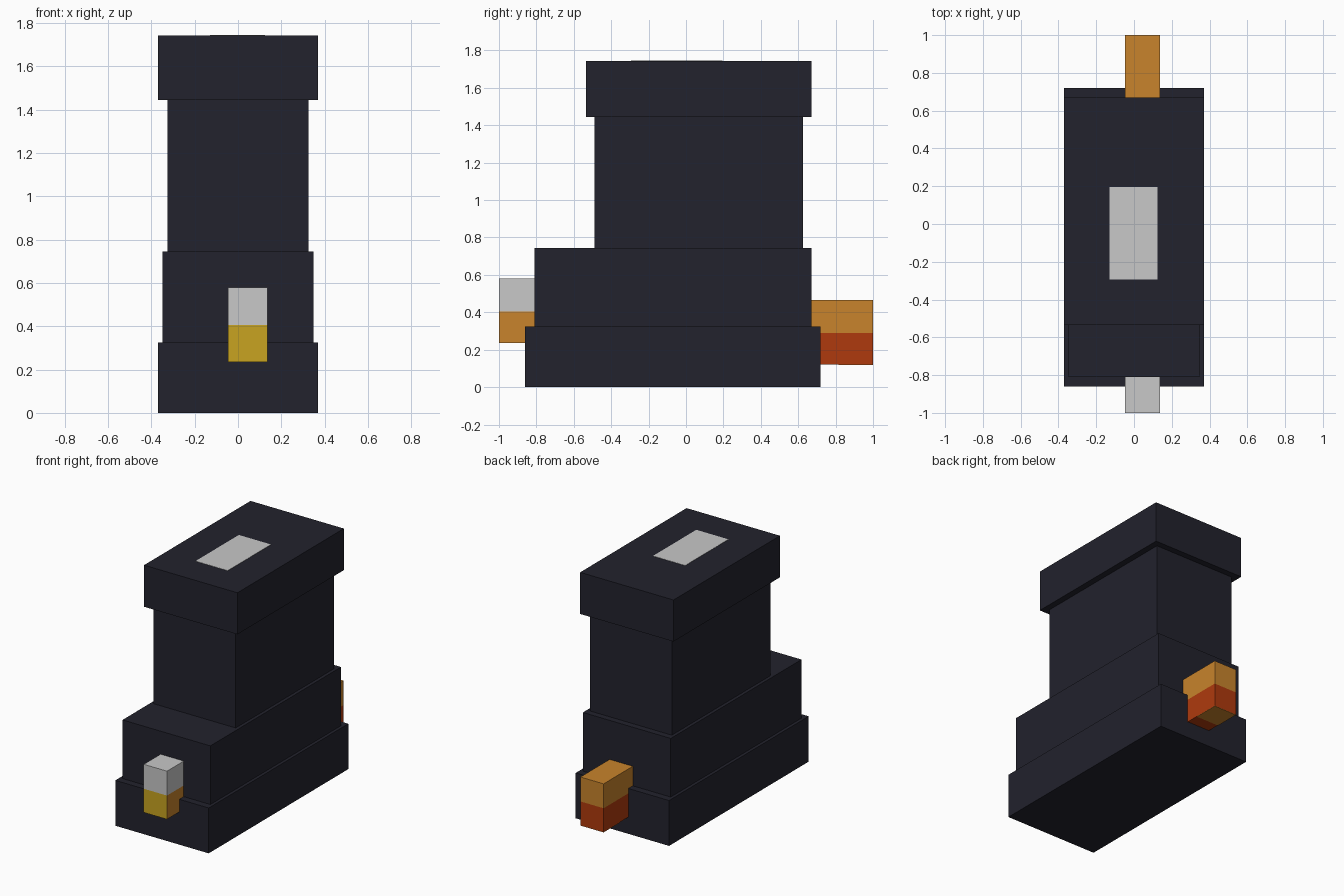
import bpy
import bmesh

cube = bpy.data.objects.get("Cube")
if cube:
    bpy.data.objects.remove(cube, do_unlink=True)


def material(name, rgb):
    m = bpy.data.materials.new(name)
    m.use_nodes = True
    m.diffuse_color = (*rgb, 1)
    m.node_tree.nodes["Principled BSDF"].inputs["Base Color"].default_value = (*rgb, 1)
    return m


charcoal = material("charcoal", (0.016, 0.016, 0.026))
grey = material("light grey", (0.58, 0.58, 0.58))
orange = material("orange", (0.58, 0.23, 0.025))
yellow = material("yellow", (0.58, 0.37, 0.015))
red = material("rust red", (0.43, 0.042, 0.004))


def box(name, xs, ys, zs, *mats):
    """Box spanning the given ranges; a second material colours its front face."""
    bm = bmesh.new()
    bmesh.ops.create_cube(bm, size=1)
    for v in bm.verts:
        v.co = [r[0] if c < 0 else r[1] for c, r in zip(v.co, (xs, ys, zs))]
    bm.normal_update()
    if len(mats) > 1:
        for f in bm.faces:
            f.material_index = int(f.normal.y < -0.5)
    mesh = bpy.data.meshes.new(name)
    bm.to_mesh(mesh)
    bm.free()
    for m in mats:
        mesh.materials.append(m)
    obj = bpy.data.objects.new(name, mesh)
    bpy.context.collection.objects.link(obj)
    return obj


# Stacked body tiers: name, half width, depth range, height range
tiers = [
    ("base", 0.37, (-0.86, 0.72), (0, 0.325)),
    ("lower_body", 0.348, (-0.81, 0.67), (0.325, 0.745)),
    ("upper_body", 0.325, (-0.49, 0.625), (0.745, 1.445)),
    ("cap", 0.37, (-0.535, 0.67), (1.445, 1.743)),
]
for name, w, ys, zs in tiers:
    box(name, (-w, w), ys, zs, charcoal)

# Pale panel on the cap
box("top_panel", (-0.13, 0.125), (-0.295, 0.195), (1.741, 1.745), grey)

# Front and rear lamps, slightly off centre
lamp = (-0.047, 0.137)
box("front_lamp_upper", lamp, (-1, -0.81), (0.405, 0.58), grey)
box("front_lamp_lower", lamp, (-1, -0.81), (0.235, 0.405), orange, yellow)
box("rear_lamp_upper", lamp, (0.67, 1), (0.29, 0.465), orange)
box("rear_lamp_lower", lamp, (0.67, 1), (0.12, 0.29), red)
box("rear_lamp_underside", lamp, (0.815, 1), (0.117, 0.12), orange)
